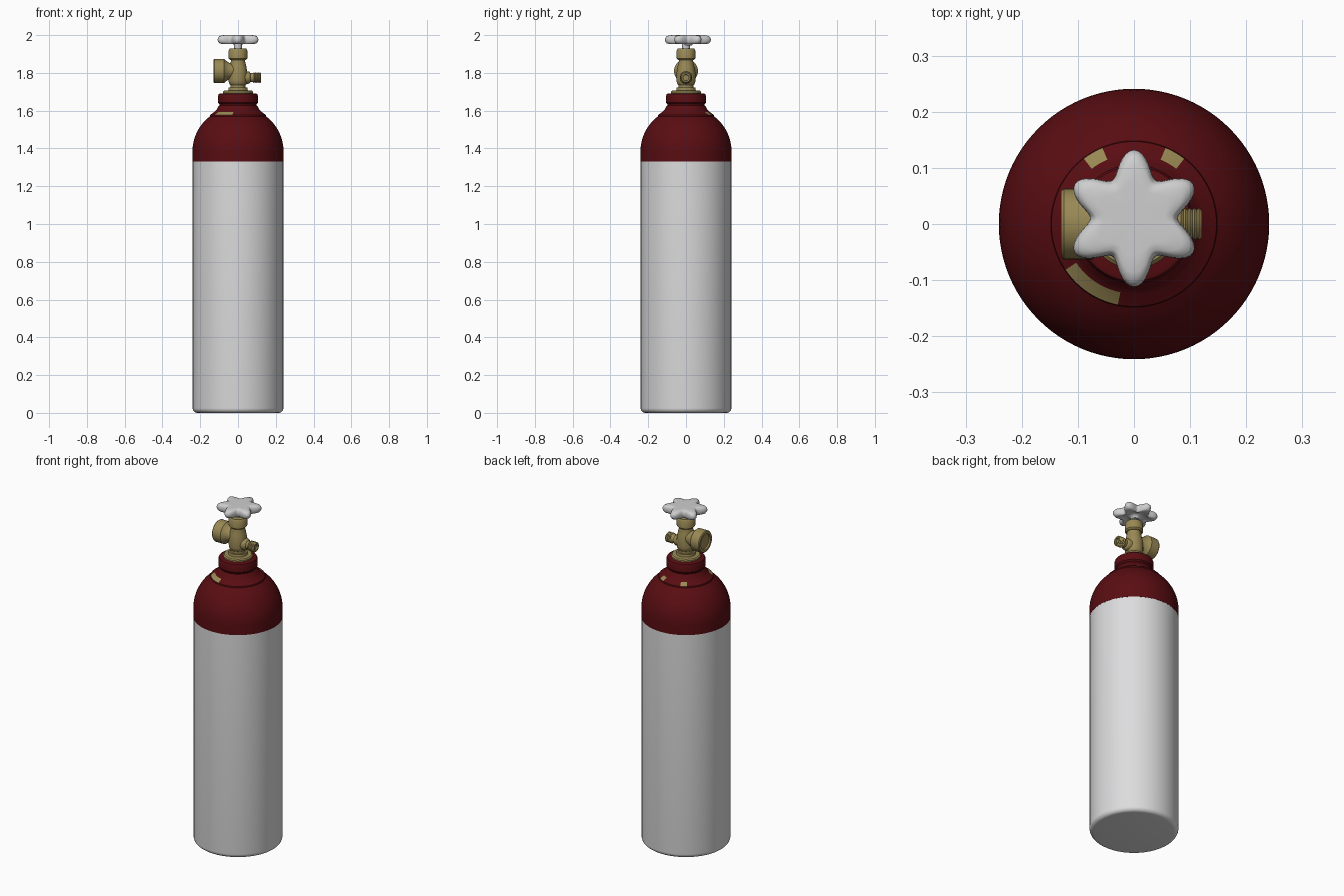
import bpy
from math import sin, cos, pi, radians, degrees
from mathutils import Matrix

cube = bpy.data.objects.get("Cube")
if cube:
    bpy.data.objects.remove(cube, do_unlink=True)


def material(name, rgb, rough=0.5):
    m = bpy.data.materials.new(name)
    m.use_nodes = True
    m.diffuse_color = (*rgb, 1)
    b = m.node_tree.nodes["Principled BSDF"]
    b.inputs["Base Color"].default_value = (*rgb, 1)
    b.inputs["Roughness"].default_value = rough
    return m


white = material("white paint", (0.72, 0.72, 0.73))
red = material("dark red paint", (0.10, 0.004, 0.006))
brass = material("brass", (0.32, 0.25, 0.09))
grey = material("wheel grey", (0.62, 0.62, 0.62))


def lathe(name, profile, mat, steps=64, matrix=None, radius=None, angle=35):
    """Turn (radius, height) points about z; radius(r, a) may reshape each ring."""
    radius = radius or (lambda r, a: r)
    verts, faces = [], []
    for r, z in profile:
        for i in range(steps):
            a = 2 * pi * i / steps
            q = radius(r, a)
            verts.append((q * cos(a), q * sin(a), z))
    for k in range(len(profile) - 1):
        for i in range(steps):
            j = (i + 1) % steps
            lo, hi = k * steps, (k + 1) * steps
            faces.append((lo + i, lo + j, hi + j, hi + i))
    last = (len(profile) - 1) * steps
    faces.append(tuple(reversed(range(steps))))
    faces.append(tuple(range(last, last + steps)))
    mesh = bpy.data.meshes.new(name)
    mesh.from_pydata(verts, [], faces)
    if matrix:
        mesh.transform(matrix)
    mesh.materials.append(mat)
    mesh.update()
    ob = bpy.data.objects.new(name, mesh)
    bpy.context.collection.objects.link(ob)
    bpy.ops.object.select_all(action="DESELECT")
    ob.select_set(True)
    bpy.context.view_layer.objects.active = ob
    bpy.ops.object.shade_smooth_by_angle(angle=radians(angle))
    return ob


def along_x(z, sign):
    return Matrix.Translation((0, 0, z)) @ Matrix.Rotation(sign * pi / 2, 4, "Y")


# White tank with a rounded foot
foot = [(0.215 + 0.025 * sin(t), 0.025 - 0.025 * cos(t))
        for t in [i * pi / 12 for i in range(7)]]
lathe("tank_body", foot + [(0.24, 1.335)], white, 96)

# Red shoulder: dome, small ledge and neck collar
dome = [(0.241, 1.332)] + [(0.241 * cos(t), 1.385 + 0.235 * sin(t))
                           for t in [radians(d) for d in range(0, 53, 4)]]
neck = [(0.147, 1.578), (0.124, 1.594), (0.112, 1.606), (0.105, 1.622), (0.099, 1.628),
        (0.099, 1.634), (0.106, 1.642), (0.106, 1.678), (0.102, 1.688), (0.094, 1.692)]
shoulder = lathe("shoulder", dome + neck, red, 96)

# Worn brass patches on the ledge
shoulder.data.materials.append(brass)
from math import atan2
for f in shoulder.data.polygons:
    c = f.center
    a = degrees(atan2(c.y, c.x)) % 360
    worn = any(lo < a < hi for lo, hi in ((52, 69), (111, 128), (213, 257)))
    if 1.579 < c.z < 1.592 and worn:
        f.material_index = 1

# Valve base flange and upright stem body
lathe("valve_flange", [(0.076, 1.685), (0.08, 1.69), (0.08, 1.7), (0.074, 1.706),
                       (0.052, 1.708), (0.05, 1.722)], brass, 48)
lathe("valve_body", [(0.04, 1.70), (0.04, 1.735), (0.048, 1.745), (0.05, 1.76),
                     (0.05, 1.80), (0.044, 1.835), (0.038, 1.86), (0.038, 1.875)], brass, 48)
lathe("bonnet_nut", [(0.042, 1.868), (0.05, 1.876), (0.05, 1.918), (0.044, 1.928),
                     (0.024, 1.93)], brass, 32)

# Large port on the right and threaded outlet on the left
lathe("large_port", [(0.04, 0.0), (0.042, 0.045), (0.058, 0.068), (0.063, 0.073),
                     (0.063, 0.125), (0.059, 0.13), (0.045, 0.13), (0.043, 0.122)],
      brass, 48, along_x(1.81, -1))
thread = []
for i in range(5):
    x = 0.08 + 0.008 * i
    thread += [(0.025, x), (0.029, x + 0.004)]
lathe("threaded_outlet", [(0.033, 0.0), (0.033, 0.055), (0.03, 0.062), (0.024, 0.066),
                          (0.024, 0.077)] + thread + [(0.024, 0.121), (0.016, 0.121),
                                                      (0.015, 0.112)],
      brass, 32, along_x(1.775, 1))

# Stem and six-lobed handwheel
lathe("wheel_stem", [(0.02, 1.925), (0.02, 1.965)], grey, 24)


def lobed(r, a):
    wave = cos(6 * (a - pi / 2))
    return r * (1 + 0.22 * wave * min(1, r / 0.09) ** 2)


wheel = [(0.022, 1.945), (0.028, 1.958), (0.05, 1.962), (0.07, 1.956), (0.083, 1.953),
         (0.092, 1.957), (0.098, 1.966), (0.1, 1.976), (0.098, 1.986), (0.092, 1.994),
         (0.082, 1.999), (0.06, 2.0), (0.02, 2.0)]
lathe("handwheel", wheel, grey, 96, Matrix.Translation((0, 0.01, 0)), lobed, 60)
